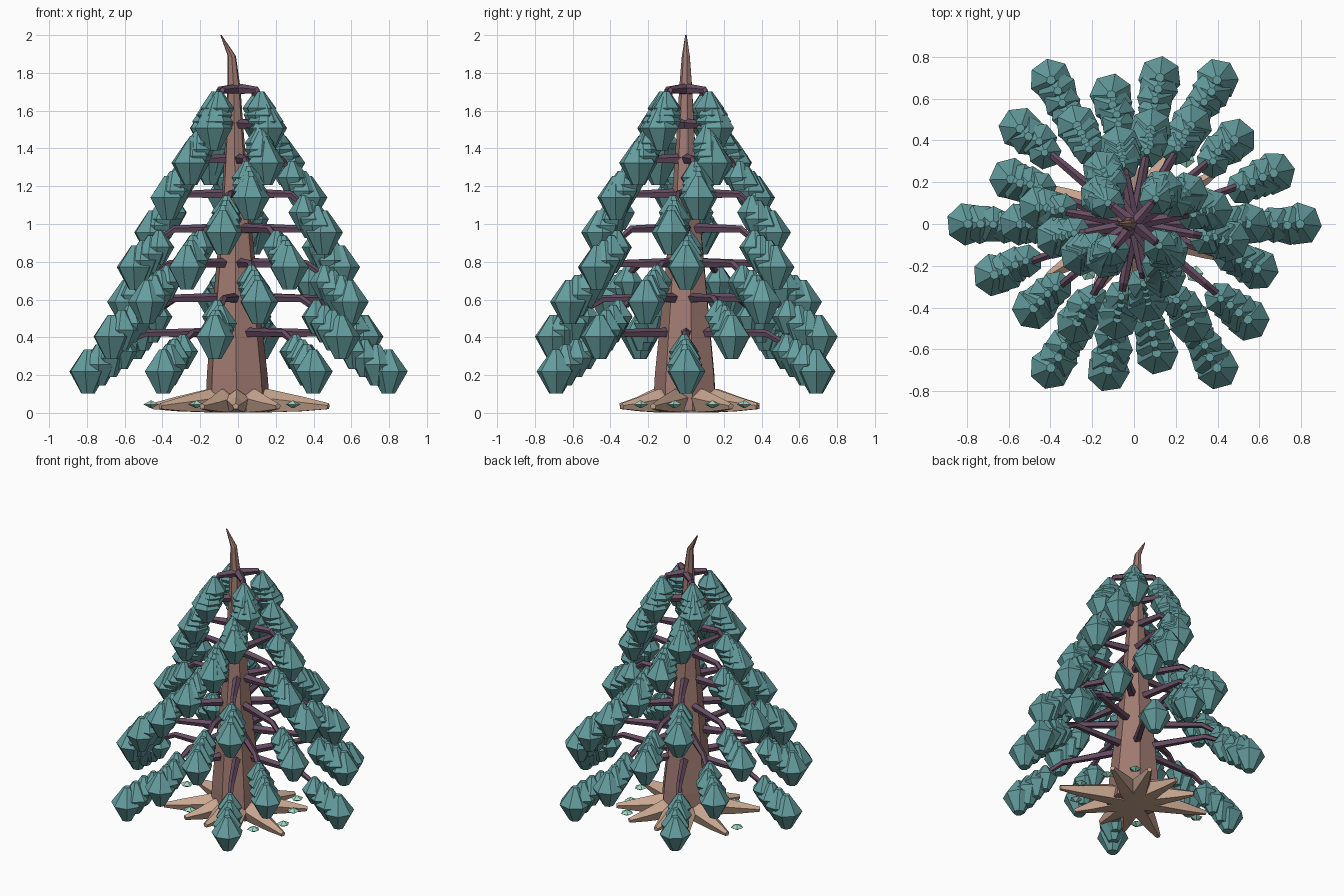
import bpy, bmesh, math, random
from mathutils import Vector, Matrix

random.seed(4)
cube = bpy.data.objects.get("Cube")
if cube:
    bpy.data.objects.remove(cube)


def material(name, rgb):
    m = bpy.data.materials.new(name)
    m.use_nodes = True
    m.diffuse_color = (*rgb, 1)
    m.node_tree.nodes["Principled BSDF"].inputs["Base Color"].default_value = (*rgb, 1)
    return m


NEEDLES = material("teal needles", (0.13, 0.34, 0.345))
BARK = material("brown bark", (0.35, 0.195, 0.165))
ROOT = material("tan root", (0.58, 0.385, 0.28))
TWIG = material("plum twig", (0.14, 0.075, 0.125))
MINT = material("mint leaf", (0.36, 0.72, 0.56))


def finish(bm, name, mat):
    bmesh.ops.recalc_face_normals(bm, faces=bm.faces)
    mesh = bpy.data.meshes.new(name)
    bm.to_mesh(mesh)
    bm.free()
    mesh.materials.append(mat)
    ob = bpy.data.objects.new(name, mesh)
    bpy.context.collection.objects.link(ob)
    return ob


def skin(bm, rings):
    """Bridge equal rings of points and cap both ends."""
    rows = [[bm.verts.new(p) for p in ring] for ring in rings]
    n = len(rows[0])
    for a, b in zip(rows, rows[1:]):
        for k in range(n):
            bm.faces.new((a[k], a[(k + 1) % n], b[(k + 1) % n], b[k]))
    bm.faces.new(rows[0][::-1])
    bm.faces.new(rows[-1])


def circle(radius, sides, turn=0.0):
    return [Vector((radius * math.cos(turn + math.tau * k / sides),
                    radius * math.sin(turn + math.tau * k / sides), 0))
            for k in range(sides)]


def tube(bm, path, radii, sides):
    """Tapered tube along a path, each ring square to the path."""
    rings = []
    for i, p in enumerate(path):
        along = path[min(i + 1, len(path) - 1)] - path[max(i - 1, 0)]
        rot = along.to_track_quat('Z', 'Y')
        rings.append([p + rot @ c for c in circle(radii[i], sides, math.pi / 2)])
    skin(bm, rings)


def lathe(bm, profile, sides, matrix):
    skin(bm, [[matrix @ (c + Vector((0, 0, z))) for c in circle(r, sides)]
              for r, z in profile])


def polar(radius, angle, z):
    return Vector((radius * math.cos(angle), radius * math.sin(angle), z))


# Trunk: faceted taper with a crooked tip
TRUNK = [(0.0, 0.01, 0.175), (-0.005, 0.2, 0.165), (-0.01, 0.5, 0.135),
         (-0.012, 1.0, 0.085), (-0.018, 1.5, 0.048), (-0.022, 1.72, 0.036),
         (-0.033, 1.89, 0.022), (-0.09, 2.0, 0.004)]
bm = bmesh.new()
skin(bm, [[Vector((x, 0, z)) + c for c in circle(r, 7, 0.2)] for x, z, r in TRUNK])
finish(bm, "trunk", BARK)

# Roots: spikes spread around the foot
ROOTS = [(-20, 0.51), (32, 0.45), (64, 0.42), (95, 0.39), (126, 0.40),
         (158, 0.49), (211, 0.48), (240, 0.38), (268, 0.35), (302, 0.40)]
bm = bmesh.new()
for deg, length in ROOTS:
    a = math.radians(deg)
    tube(bm, [polar(0, a, 0.06), polar(0.17, a, 0.058),
              polar(length * 0.72, a, 0.043), polar(length, a, 0.034)],
         [0.072, 0.068, 0.042, 0.017], 5)
finish(bm, "roots", ROOT)

# Fallen leaves: small flat gems around the roots
bm = bmesh.new()
for x, y in [(-0.46, 0.08), (-0.22, -0.23), (0.29, -0.24), (0.40, -0.06),
             (0.25, 0.31), (0.34, 0.14)]:
    spot = Matrix.Translation((x, y, 0.045)) @ Matrix.Rotation(x * 9, 4, 'Z')
    lathe(bm, [(0.004, -0.02), (0.042, 0), (0.004, 0.02)], 5, spot)
finish(bm, "fallen_leaves", MINT)

# Branch tiers: each tier turns a little and gets shorter going up
TUFT = [(0.036, -0.118), (0.104, 0.0), (0.022, 0.115)]
for tier in range(8):
    z = 0.425 + 0.184 * tier
    reach = 0.795 - 0.084 * tier
    count = 6 if tier < 4 else 4
    twigs, needles = bmesh.new(), bmesh.new()
    for k in range(count):
        a = math.radians(20 * tier) + math.tau * k / count
        # Level arm that bends down into the needle chain
        tube(twigs, [polar(0.01, a, z), polar(reach * 0.62, a, z - 0.005),
                     polar(reach * 0.77, a, z - 0.065), polar(reach * 0.95, a, z - 0.17)],
             [0.03, 0.02, 0.016, 0.01], 5)
        # Overlapping tufts growing toward the tip
        for j in range(4):
            t = j / 3
            size = 0.78 + 0.22 * t
            sway = a + random.uniform(-0.03, 0.03) * (1 - t)
            place = (Matrix.Translation(polar(reach * (0.77 + 0.23 * t), sway, z - 0.1 - 0.105 * t))
                     @ Matrix.Rotation(random.uniform(0, 1), 4, 'Z')
                     @ Matrix.Scale(size, 4))
            lathe(needles, TUFT, 7, place)
    finish(twigs, f"branches_{tier + 1}", TWIG)
    finish(needles, f"needles_{tier + 1}", NEEDLES)
